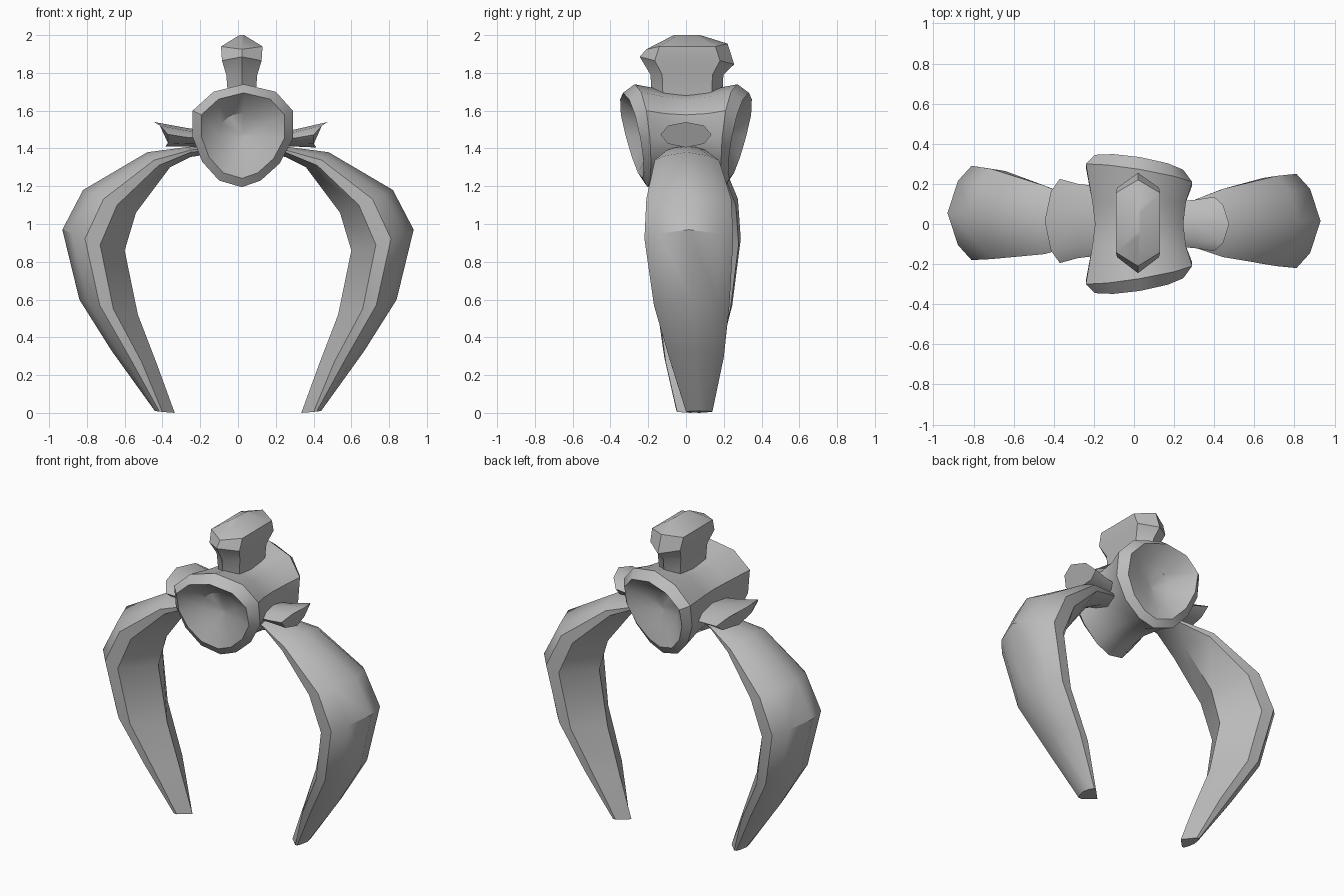
import bpy, bmesh, math

if "Cube" in bpy.data.objects:
    bpy.data.objects.remove(bpy.data.objects["Cube"])

bone = bpy.data.materials.new("bone_grey")
bone.diffuse_color = (0.5, 0.5, 0.5, 1)
bone.use_nodes = True
bone.node_tree.nodes["Principled BSDF"].inputs["Base Color"].default_value = bone.diffuse_color


def loft(name, rings, angle=38):
    """Skin a list of equal-length point rings and cap both ends."""
    bm = bmesh.new()
    loops = [[bm.verts.new(p) for p in ring] for ring in rings]
    n = len(loops[0])
    for a, b in zip(loops, loops[1:]):
        for i in range(n):
            j = (i + 1) % n
            bm.faces.new((a[i], a[j], b[j], b[i]))
    bm.faces.new(loops[0][::-1])
    bm.faces.new(loops[-1])
    bmesh.ops.recalc_face_normals(bm, faces=bm.faces)
    mesh = bpy.data.meshes.new(name)
    bm.to_mesh(mesh)
    bm.free()
    mesh.materials.append(bone)
    ob = bpy.data.objects.new(name, mesh)
    bpy.context.collection.objects.link(ob)
    bpy.ops.object.select_all(action='DESELECT')
    ob.select_set(True)
    bpy.context.view_layer.objects.active = ob
    bpy.ops.object.shade_smooth_by_angle(angle=math.radians(angle))
    return ob


# Central spool: waisted barrel along y with dished, tilted ends
CX, CZ = 0.03, 1.47
outline = [(-.24, 1.60), (-.13, 1.70), (.03, 1.74), (.20, 1.70), (.29, 1.60), (.29, 1.45),
           (.22, 1.32), (.12, 1.23), (.02, 1.195), (-.10, 1.23), (-.19, 1.33), (-.24, 1.46)]


def body_ring(scale, side, kind, y=0):
    ring = []
    for px, pz in outline:
        x, z = CX + (px - CX) * scale, CZ + (pz - CZ) * scale
        yy = y
        if kind != "flat":
            yy = .237 - .17 * (x - CX) + .13 * (z - CZ)
        if kind == "crest":
            yy += .045 + .10 * (z - CZ)
        ring.append((x, side * yy, z))
    return ring


half = [(.04, "flat", .19), (.45, "flat", .215), (.83, "crest", 0), (1, "rim", 0), (.88, "flat", .11)]
rings = [body_ring(s, -1, k, y) for s, k, y in half]
rings.append(body_ring(.83, 1, "flat", 0))
rings += [body_ring(s, 1, k, y) for s, k, y in reversed(half)]
loft("central_spool", rings)

# Upright top process: flared hexagonal column ending in a ridge
rings = []
for z, hx, hy, tip in [(1.64, .07, .185, 0), (1.79, .082, .193, 0), (1.865, .105, .25, .02),
                       (1.94, .11, .215, -.015), (2.0, .012, .07, 0)]:
    rings.append([(.02 + hx * a, .005 + hy * b, z + (tip if b == -1 else -tip if b == 1 else 0))
                  for a, b in [(0, -1), (1, -.68), (1, .7), (0, 1), (-1, .7), (-1, -.68)]])
loft("top_process", rings)


# Short side processes: flattened stubs with rounded, slanted tips
def side_process(name, side, stations, yc):
    rings = []
    for x, hw, z0, z1, bulge, slant in stations:
        ring = []
        for k in range(8):
            c, s = math.cos(k * math.pi / 4), math.sin(k * math.pi / 4)
            ring.append((side * (x + bulge * (1 - c * c) + slant * s), yc + hw * c,
                         (z0 + z1) / 2 + (z1 - z0) / 2 * s))
        rings.append(ring)
    loft(name, rings)


side_process("right_side_process", 1, [(.17, .11, 1.41, 1.48, 0, 0), (.30, .12, 1.41, 1.50, 0, 0),
                                       (.40, .135, 1.405, 1.54, .045, .03)], 0)
side_process("left_side_process", -1, [(.15, .17, 1.41, 1.49, 0, 0), (.28, .185, 1.41, 1.51, 0, 0),
                                       (.37, .21, 1.41, 1.54, .045, .03)], .015)

# Curved ribs: rounded outside, two side edges and a ridge along the inside
rib_path = [  # outer (x, z), side edge (x, z), inner ridge (x, z), half width
    (.15, 1.42, .15, 1.39, .15, 1.37, .06),
    (.25, 1.41, .25, 1.38, .25, 1.355, .10),
    (.48, 1.38, .42, 1.31, .36, 1.30, .17),
    (.82, 1.18, .64, 1.10, .54, 1.06, .225),
    (.93, .97, .73, .89, .60, .86, .235),
    (.84, .60, .66, .55, .53, .52, .20),
    (.67, .33, .51, .27, .43, .26, .145),
    (.44, .01, .40, .005, .335, 0, .07)]
arc = [(0, -.95), (.4, -1), (.74, -.68), (1, 0), (.74, .68), (.4, 1), (0, .95)]


def rib(name, side, centres):
    rings = []
    for (ox, oz, ex, ez, rx, rz, hw), yc in zip(rib_path, centres):
        ring = [(side * (ex + (ox - ex) * t), yc + hw * w, ez + (oz - ez) * t) for t, w in arc]
        ring.append((side * rx, yc, rz))
        rings.append(ring)
    loft(name, rings)


rib("right_rib", 1, [0, 0, .005, .015, .015, .03, .055, .07])
rib("left_rib", -1, [0, .01, .02, .05, .055, .045, .03, .02])
